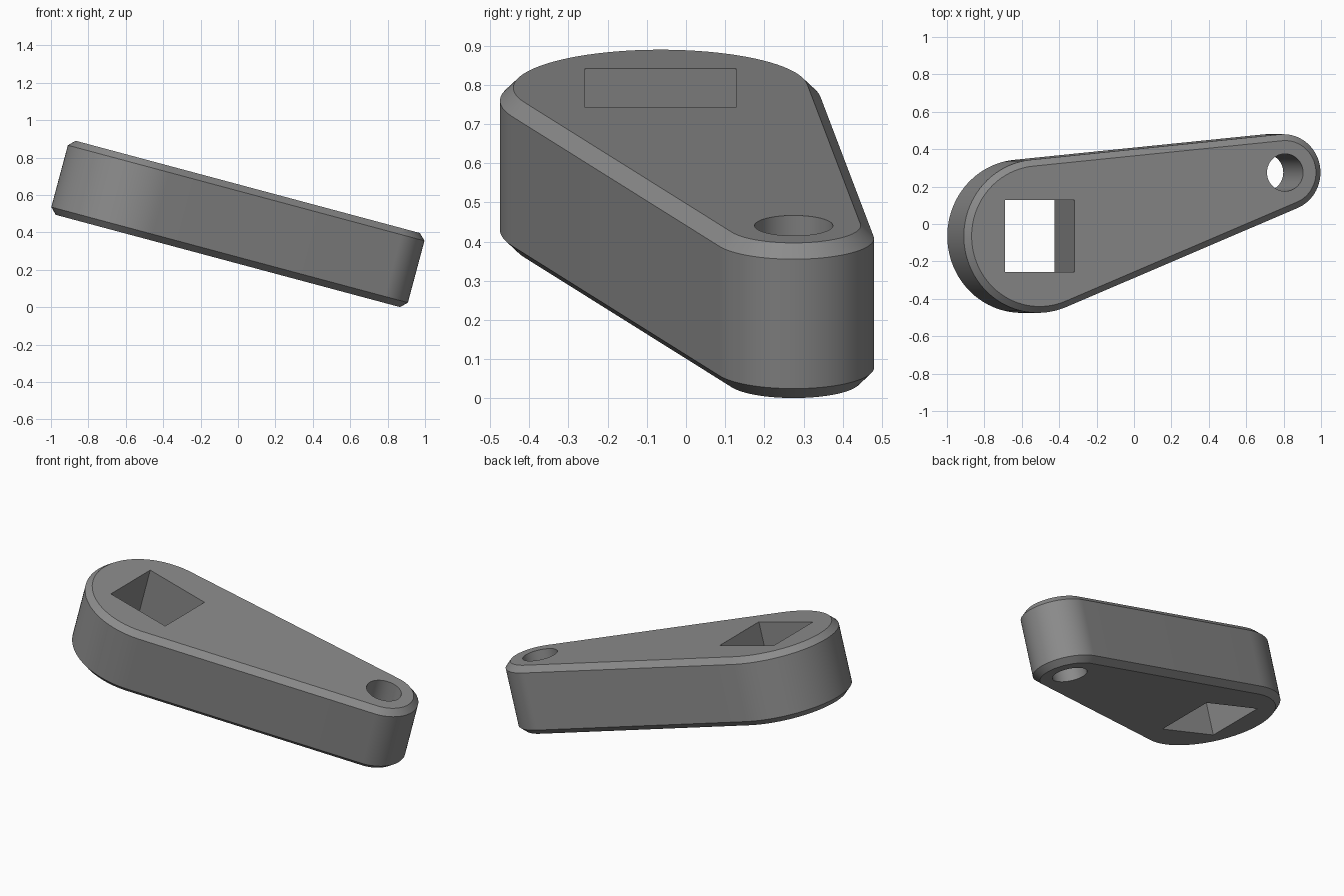
import bpy, bmesh, math
from mathutils import Matrix

if "Cube" in bpy.data.objects:
    bpy.data.objects.remove(bpy.data.objects["Cube"])

TILT = math.radians(15)
BIG = (-0.693, -0.065, 0.41)      # centre u, centre v, radius of the wide end
SMALL = (0.666, 0.275, 0.205)     # same for the narrow end
BOTTOM, TOP, CHAMFER = 0.225, 0.635, 0.034

metal = bpy.data.materials.new("grey_metal")
metal.diffuse_color = (0.26, 0.26, 0.26, 1)
metal.use_nodes = True
metal.node_tree.nodes["Principled BSDF"].inputs["Base Color"].default_value = metal.diffuse_color


def outline(inset, steps=48):
    """Two arcs joined by their outer tangents, counter-clockwise."""
    du, dv = SMALL[0] - BIG[0], SMALL[1] - BIG[1]
    axis = math.atan2(dv, du)
    spread = math.acos((BIG[2] - SMALL[2]) / math.hypot(du, dv))
    points = []
    for (u, v, r), a, b in ((SMALL, axis - spread, axis + spread),
                            (BIG, axis + spread, axis - spread + 2 * math.pi)):
        for i in range(steps + 1):
            t = a + (b - a) * i / steps
            points.append((u + (r - inset) * math.cos(t), v + (r - inset) * math.sin(t)))
    return points


def loft(name, sections):
    """Skin a stack of equal outlines and cap both ends."""
    bm = bmesh.new()
    rings = [[bm.verts.new((u, v, n)) for u, v in pts] for pts, n in sections]
    for low, high in zip(rings, rings[1:]):
        for i in range(len(low)):
            j = (i + 1) % len(low)
            bm.faces.new((low[i], low[j], high[j], high[i]))
    bm.faces.new(rings[0][::-1])
    bm.faces.new(rings[-1])
    bm.transform(Matrix.Rotation(TILT, 4, 'Y'))
    mesh = bpy.data.meshes.new(name)
    bm.to_mesh(mesh)
    bm.free()
    mesh.materials.append(metal)
    obj = bpy.data.objects.new(name, mesh)
    bpy.context.collection.objects.link(obj)
    return obj


# Tapered arm with chamfered rims
arm = loft("lever_arm", [(outline(CHAMFER), BOTTOM), (outline(0), BOTTOM + CHAMFER),
                         (outline(0), TOP - CHAMFER), (outline(CHAMFER), TOP)])

# Square drive hole and round pin hole
h = 0.1925
square = [(BIG[0] + a * h, BIG[1] + b * h) for a, b in ((-1, -1), (1, -1), (1, 1), (-1, 1))]
circle = [(SMALL[0] + 0.1 * math.cos(t * math.pi / 32),
           SMALL[1] + 0.1 * math.sin(t * math.pi / 32)) for t in range(64)]
bpy.context.view_layer.objects.active = arm
arm.select_set(True)
for name, shape in (("square_hole_cutter", square), ("pin_hole_cutter", circle)):
    cutter = loft(name, [(shape, BOTTOM - 0.1), (shape, TOP + 0.1)])
    cutter.hide_render = True
    mod = arm.modifiers.new(name, 'BOOLEAN')
    mod.operation, mod.solver, mod.object = 'DIFFERENCE', 'EXACT', cutter
    bpy.ops.object.modifier_apply(modifier=mod.name)
    bpy.data.objects.remove(cutter)

bpy.ops.object.shade_smooth_by_angle(angle=math.radians(30))
